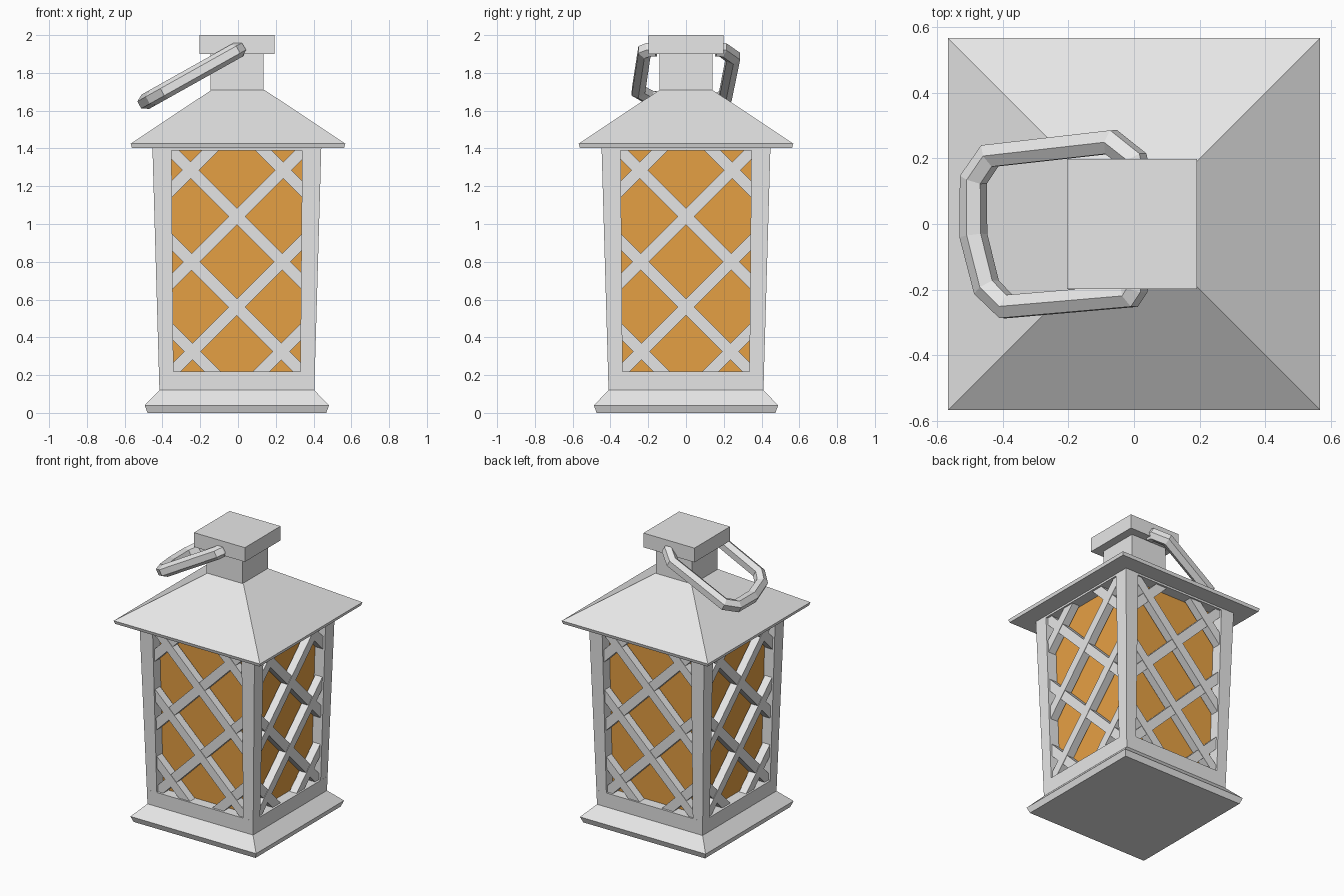
import bpy
import bmesh
from math import pi
from mathutils import Matrix, Vector

if "Cube" in bpy.data.objects:
    bpy.data.objects.remove(bpy.data.objects["Cube"], do_unlink=True)


def material(name, color):
    mat = bpy.data.materials.new(name)
    mat.use_nodes = True
    mat.diffuse_color = (*color, 1)
    mat.node_tree.nodes["Principled BSDF"].inputs["Base Color"].default_value = (*color, 1)
    return mat


METAL = material("pale_grey_metal", (0.8, 0.8, 0.8))
AMBER = material("amber_glass", (0.8, 0.357, 0.058))
SHIFT = -0.006  # the body sits slightly off the roof centre


def finish(name, bm, mat, x=0.0):
    bmesh.ops.recalc_face_normals(bm, faces=bm.faces[:])
    mesh = bpy.data.meshes.new(name)
    bm.to_mesh(mesh)
    bm.free()
    mesh.materials.append(mat)
    obj = bpy.data.objects.new(name, mesh)
    obj.location.x = x
    bpy.context.collection.objects.link(obj)
    return obj


def add_loft(bm, loops):
    """Skin a closed solid through a stack of equal point loops."""
    rings = [[bm.verts.new(p) for p in loop] for loop in loops]
    n = len(rings[0])
    for a, b in zip(rings, rings[1:]):
        for i in range(n):
            j = (i + 1) % n
            bm.faces.new((a[i], a[j], b[j], b[i]))
    bm.faces.new(rings[0][::-1])
    bm.faces.new(rings[-1])


def rect(lo, hi, z):
    return [(lo, lo, z), (hi, lo, z), (hi, hi, z), (lo, hi, z)]


def square_stack(name, profile, mat=METAL, x=SHIFT):
    """Centred square tower from (half width, height) pairs."""
    bm = bmesh.new()
    add_loft(bm, [rect(-h, h, z) for h, z in profile])
    return finish(name, bm, mat, x)


# Solid square parts
square_stack("base", [(0.473, 0), (0.488, 0.04), (0.41, 0.12)])
square_stack("bottom_rail", [(0.41, 0.115), (0.413, 0.22)])
square_stack("top_rail", [(0.446, 1.39), (0.447, 1.41)])
square_stack("glass", [(0.34, 0.2), (0.37, 1.4)], AMBER)
square_stack("roof", [(0.562, 1.403), (0.568, 1.425), (0.14, 1.71)], x=0)
square_stack("neck", [(0.14, 1.68), (0.14, 1.92)])
square_stack("cap", [(0.198, 1.9), (0.198, 2.0)])

# Four tapered corner posts
bm = bmesh.new()
for k in range(4):
    start = len(bm.verts)
    add_loft(bm, [rect(0.335, 0.41, 0.12), rect(0.346, 0.447, 1.405)])
    bm.verts.ensure_lookup_table()
    bmesh.ops.rotate(bm, verts=bm.verts[start:], cent=(0, 0, 0),
                     matrix=Matrix.Rotation(k * pi / 2, 3, 'Z'))
finish("corner_posts", bm, METAL, SHIFT)

# Diagonal lattice, leaning with the walls, ends buried in the frame
U_MAX, Z_MIN, Z_MAX = 0.38, 0.19, 1.43
HALF_WIDTH, DEPTH, LEAN = 0.031, 0.055, 0.029
bm = bmesh.new()
for k in range(4):
    turn = Matrix.Rotation(k * pi / 2, 3, 'Z')
    for slope in (1, -1):
        inset = 0.012 if (slope < 0) == (k % 2 == 0) else 0.015
        for c in (0.09, 0.56, 1.04, 1.53):
            limits = sorted(((Z_MIN - c) * slope, (Z_MAX - c) * slope))
            ends = (max(-U_MAX, limits[0]), min(U_MAX, limits[1]))
            across = Vector((-slope, 0, 1)).normalized() * HALF_WIDTH
            loops = []
            for u in ends:
                mid = Vector((u, 0, c + slope * u))
                loop = []
                for side, back in ((-1, 0), (1, 0), (1, DEPTH), (-1, DEPTH)):
                    p = mid + across * side
                    p.y = -(0.41 + LEAN * (p.z - 0.12) - inset - back)
                    loop.append(turn @ p)
                loops.append(loop)
            add_loft(bm, loops)
finish("lattice", bm, METAL, SHIFT)

# Carrying handle, a faceted loop drooping to one side
path = [(0.005, 0.16), (0.0, 0.195), (-0.07, 0.25), (-0.44, 0.208), (-0.49, 0.135),
        (-0.49, -0.035), (-0.45, -0.193), (-0.39, -0.252), (-0.015, -0.22),
        (0.0, -0.195), (0.005, -0.16)]
curve = bpy.data.curves.new("handle", 'CURVE')
curve.dimensions = '3D'
curve.bevel_depth = 0.043
curve.bevel_resolution = 1
curve.use_fill_caps = True
spline = curve.splines.new('POLY')
spline.points.add(len(path) - 1)
for point, (x, y) in zip(spline.points, path):
    point.co = (x, y, 1.922 + 0.56 * x, 1)
spline.use_smooth = False
curve.materials.append(METAL)
handle = bpy.data.objects.new("handle", curve)
bpy.context.collection.objects.link(handle)
bpy.ops.object.select_all(action='DESELECT')
handle.select_set(True)
bpy.context.view_layer.objects.active = handle
bpy.ops.object.convert(target='MESH')
